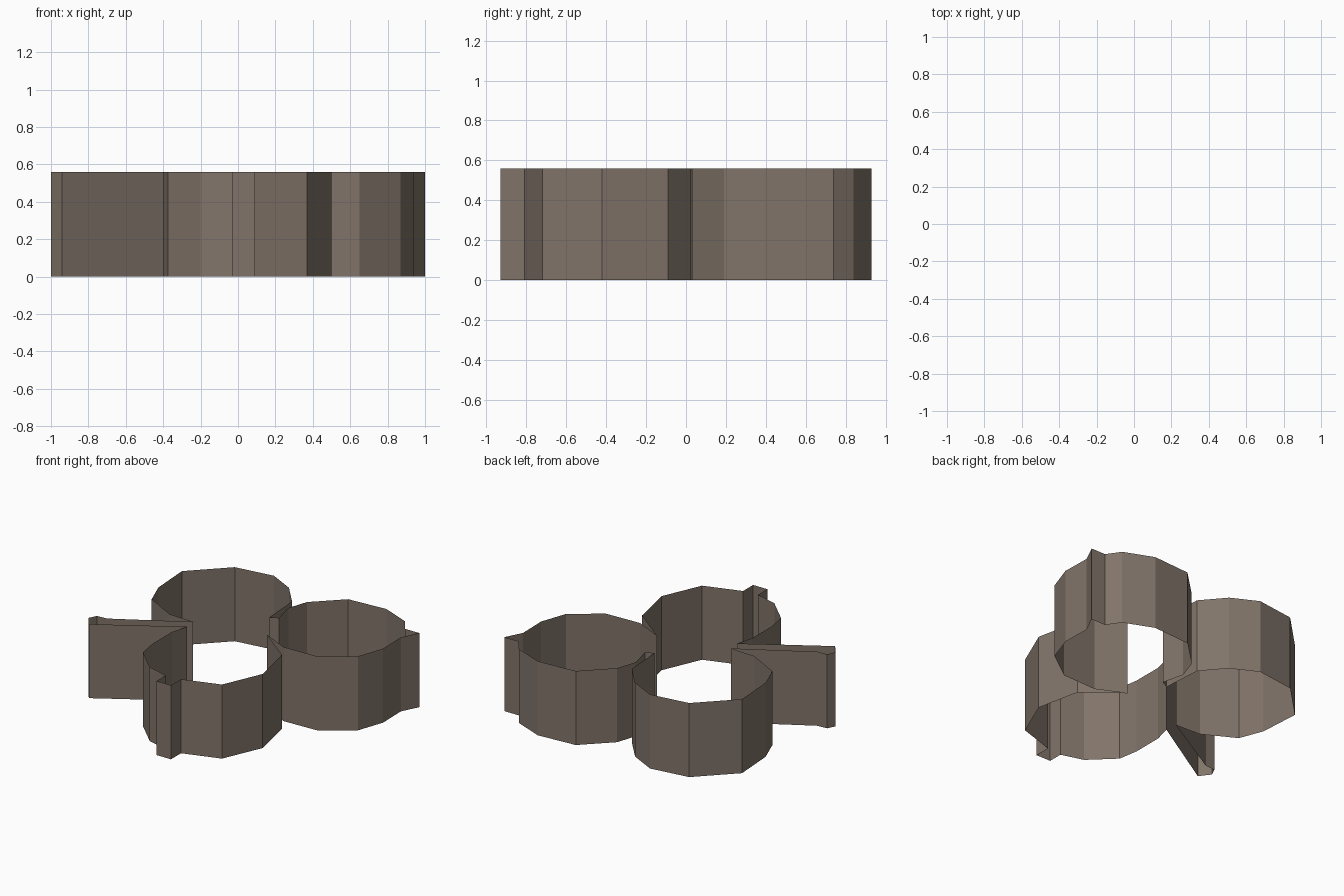
import bpy, bmesh

HEIGHT = 0.56

# Outline sections, counter-clockwise, seen from above
front_lobe = [(-0.365, -0.09), (-0.40, -0.22), (-0.40, -0.45), (-0.375, -0.60), (-0.20, -0.77),
              (-0.03, -0.82), (-0.03, -0.93), (0.09, -0.93), (0.09, -0.81),
              (0.37, -0.72), (0.50, -0.42), (0.43, -0.09), (0.16, 0.12)]
right_lobe = [(0.37, 0.02), (0.65, 0.03), (0.87, 0.19), (0.94, 0.39), (0.935, 0.61),
              (1.0, 0.74), (0.88, 0.74), (0.81, 0.84), (0.59, 0.93), (0.285, 0.91),
              (0.08, 0.71), (0.03, 0.56), (0.07, 0.39)]
back_lobe = [(0.01, 0.36), (-0.01, 0.66), (-0.155, 0.83), (-0.35, 0.93), (-0.65, 0.89),
             (-0.91, 0.63), (-0.89, 0.32), (-0.82, 0.14), (-0.58, 0.01), (-0.375, 0.0)]
stem = [(-0.89, -0.295), (-0.97, -0.30), (-1.0, -0.36), (-0.94, -0.44)]
outline = front_lobe + right_lobe + back_lobe + stem

# Open wall: a single sheet extruded upward, with no top or bottom
bm = bmesh.new()
low = [bm.verts.new((x, y, 0)) for x, y in outline]
high = [bm.verts.new((x, y, HEIGHT)) for x, y in outline]
for i in range(len(outline)):
    j = (i + 1) % len(outline)
    bm.faces.new((low[i], low[j], high[j], high[i]))
mesh = bpy.data.meshes.new("clover_wall")
bm.to_mesh(mesh)
bm.free()

# Warm grey-brown colour
mat = bpy.data.materials.new("warm grey brown")
mat.diffuse_color = (0.22, 0.175, 0.142, 1)
mesh.materials.append(mat)

wall = bpy.data.objects.new("clover_wall", mesh)
bpy.context.collection.objects.link(wall)
